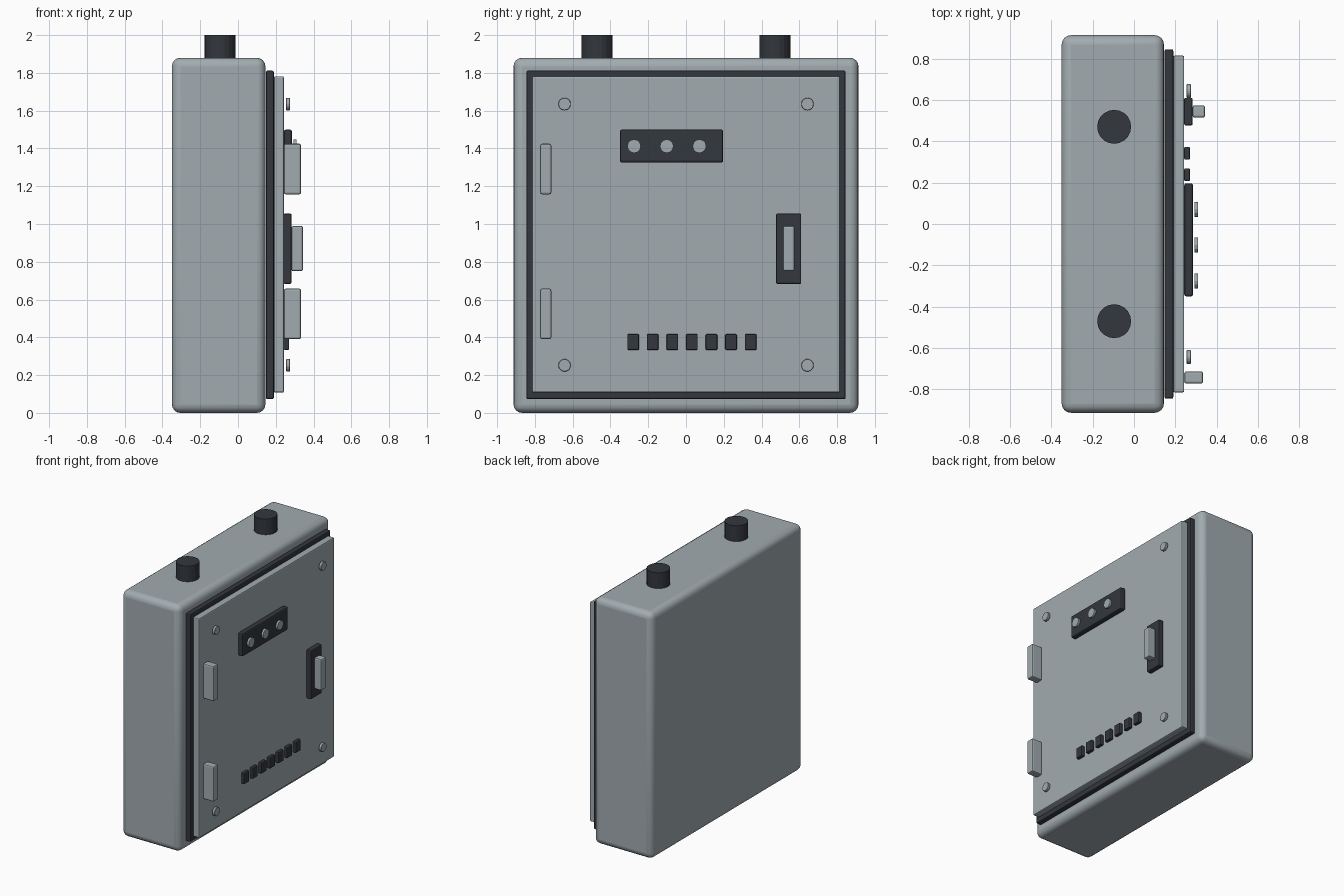
import bpy, math

if "Cube" in bpy.data.objects:
    bpy.data.objects.remove(bpy.data.objects["Cube"])


def material(name, rgb):
    m = bpy.data.materials.new(name)
    m.diffuse_color = (*rgb, 1)
    m.use_nodes = True
    m.node_tree.nodes["Principled BSDF"].inputs["Base Color"].default_value = m.diffuse_color
    return m


GREY = material("enclosure grey", (0.36, 0.41, 0.435))
DARK = material("dark rubber", (0.033, 0.038, 0.046))


def finish(name, mat, bevel, segments):
    ob = bpy.context.object
    ob.name = name
    ob.data.materials.append(mat)
    if bevel:
        mod = ob.modifiers.new("rounded edges", 'BEVEL')
        mod.width = bevel
        mod.segments = segments
        mod.limit_method = 'ANGLE'
    return ob


def box(name, x, y, z, mat, bevel=0.006, segments=2):
    """Box from (min, max) ranges on each axis."""
    bpy.ops.mesh.primitive_cube_add(
        size=1, location=[(a + b) / 2 for a, b in (x, y, z)])
    bpy.context.object.scale = [b - a for a, b in (x, y, z)]
    bpy.ops.object.transform_apply(location=False, rotation=False, scale=True)
    return finish(name, mat, bevel, segments)


def disc(name, loc, radius, depth, mat, sides, sideways=True, bevel=0):
    bpy.ops.mesh.primitive_cylinder_add(
        vertices=sides, radius=radius, depth=depth, location=loc,
        rotation=(0, math.pi / 2 if sideways else 0, 0))
    return finish(name, mat, bevel, 1)


# Cabinet body with rounded edges
box("cabinet_body", (-0.35, 0.145), (-0.913, 0.913), (0, 1.88), GREY, 0.045, 4)
bpy.ops.object.shade_smooth_by_angle()

# Door seal and door
box("door_seal", (0.148, 0.19), (-0.845, 0.845), (0.073, 1.812), DARK, 0.008)
box("door", (0.19, 0.243), (-0.815, 0.815), (0.107, 1.782), GREY, 0.008)

# Hinges on the left edge of the door
for i, z in enumerate((0.39, 1.157)):
    box(f"hinge_{i + 1}", (0.243, 0.334), (-0.772, -0.713), (z, z + 0.268), GREY, 0.01)

# Handle plate and grip
box("handle_plate", (0.243, 0.283), (0.477, 0.61), (0.683, 1.055), DARK)
box("handle_grip", (0.283, 0.344), (0.514, 0.574), (0.75, 0.99), GREY, 0.01)

# Indicator panel with three lamps
box("indicator_panel", (0.243, 0.286), (-0.35, 0.197), (1.325, 1.5), DARK, 0.01)
for i in range(3):
    disc(f"lamp_{i + 1}", (0.301, -0.275 + i * 0.173, 1.412), 0.036, 0.016, GREY, 12)

# Row of vent blocks
for i in range(7):
    y = -0.28 + i * 0.1037
    box(f"vent_{i + 1}", (0.243, 0.271), (y - 0.031, y + 0.031), (0.333, 0.417), DARK)

# Corner screws
for y in (-0.643, 0.643):
    for z in (0.252, 1.635):
        disc("corner_screw", (0.265, y, z), 0.033, 0.02, GREY, 20, bevel=0.002)

# Cable glands on the roof
for y in (-0.47, 0.47):
    disc("cable_gland", (-0.096, y, 1.935), 0.082, 0.13, DARK, 20, sideways=False)
